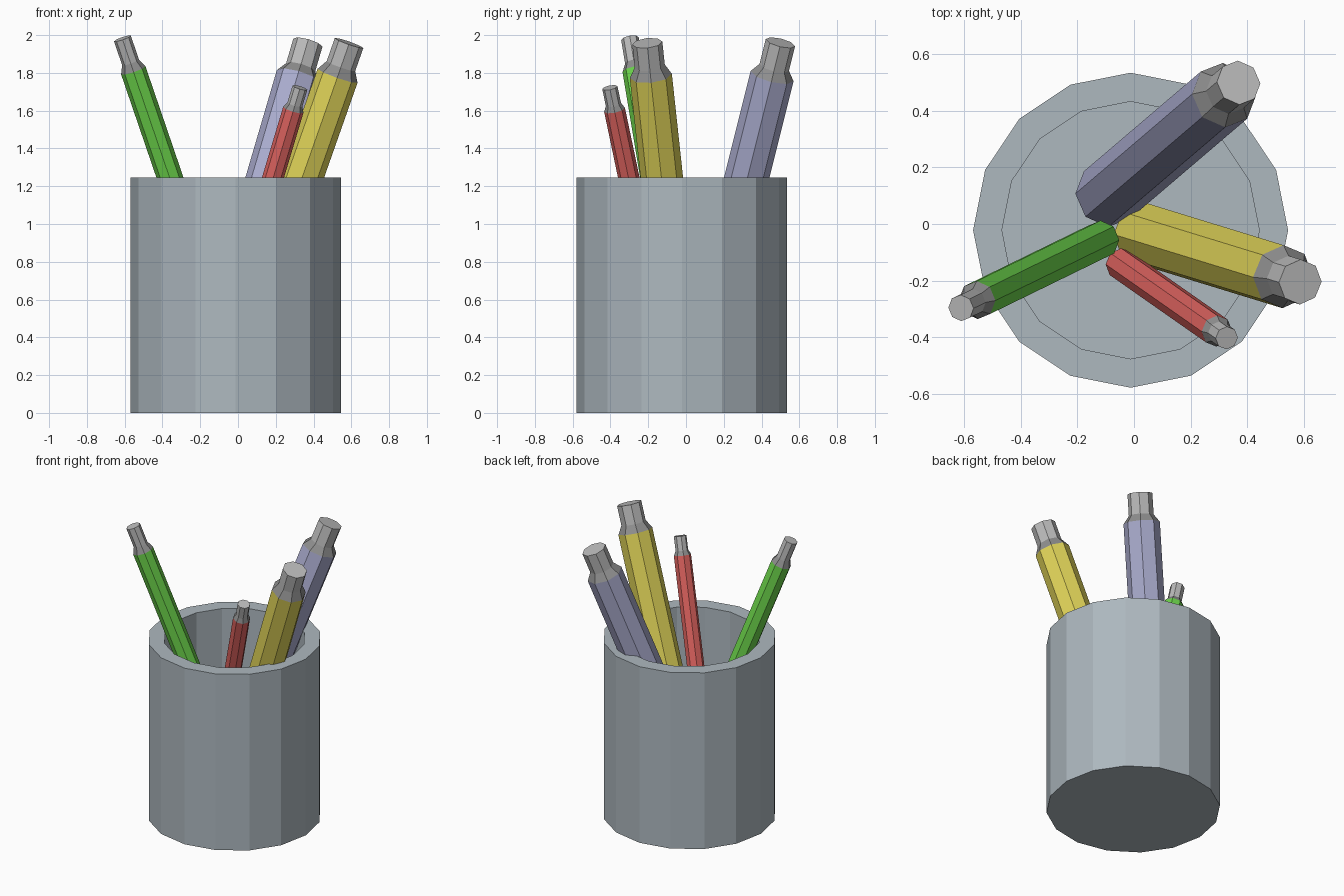
import bpy, bmesh, math
from mathutils import Vector

if "Cube" in bpy.data.objects:
    bpy.data.objects.remove(bpy.data.objects["Cube"])


def material(name, rgb):
    m = bpy.data.materials.new(name)
    m.diffuse_color = (*rgb, 1)
    m.use_nodes = True
    m.node_tree.nodes["Principled BSDF"].inputs["Base Color"].default_value = m.diffuse_color
    return m


def lathe(name, profile, sides, mats, ring_mats):
    """Revolve (radius, z) points around z; radius 0 closes an end to a flat cap."""
    bm = bmesh.new()
    rings = [[bm.verts.new((r * math.cos(2 * math.pi * i / sides),
                            r * math.sin(2 * math.pi * i / sides), z))
              for i in range(sides)] for r, z in profile]
    for a, b, mi in zip(rings, rings[1:], ring_mats):
        for i in range(sides):
            j = (i + 1) % sides
            bm.faces.new((a[i], a[j], b[j], b[i])).material_index = mi
    bm.faces.new(rings[0][::-1])
    bm.faces.new(rings[-1]).material_index = ring_mats[-1]
    bmesh.ops.recalc_face_normals(bm, faces=bm.faces[:])
    me = bpy.data.meshes.new(name)
    bm.to_mesh(me)
    bm.free()
    for m in mats:
        me.materials.append(m)
    ob = bpy.data.objects.new(name, me)
    bpy.context.collection.objects.link(ob)
    return ob


# Hollow 16-sided cup
cup_mat = material("cup_slate", (0.42, 0.48, 0.52))
cup = lathe("cup", [(0.557, 0), (0.557, 1.245), (0.455, 1.245), (0.455, 0.1)],
            16, [cup_mat], [0, 0, 0])
cup.location = (-0.012, -0.022, 0)

collar = material("collar_dark", (0.27, 0.27, 0.27))
tip = material("tip_grey", (0.5, 0.5, 0.5))


# Eight-sided pen hanging down from its tip centre along a leaning axis
def pen(name, rgb, top, slope, length, r, tip_r, tip_len, collar_len):
    shoulder = -tip_len - collar_len
    ob = lathe(name,
               [(r, -length), (r, shoulder), (tip_r, -tip_len), (tip_r, 0)],
               8, [material(name + "_colour", rgb), collar, tip], [0, 1, 2])
    ob.location = top
    axis = Vector((slope[0], slope[1], 1)).normalized()
    ob.rotation_mode = 'QUATERNION'
    ob.rotation_quaternion = Vector((0, 0, 1)).rotation_difference(axis)


pen("purple_pen", (0.41, 0.42, 0.63), (0.37, 0.50, 1.96), (0.293, 0.25),
    1.70, 0.117, 0.08, 0.14, 0.05)
pen("yellow_pen", (0.75, 0.66, 0.1), (0.588, -0.205, 1.958), (0.352, -0.108),
    1.68, 0.112, 0.08, 0.13, 0.055)
pen("green_pen", (0.15, 0.66, 0.07), (-0.612, -0.297, 1.982), (-0.342, -0.167),
    1.55, 0.068, 0.047, 0.135, 0.045)
pen("red_pen", (0.76, 0.13, 0.12), (0.328, -0.403, 1.722), (0.30, -0.21),
    1.33, 0.056, 0.041, 0.095, 0.03)
